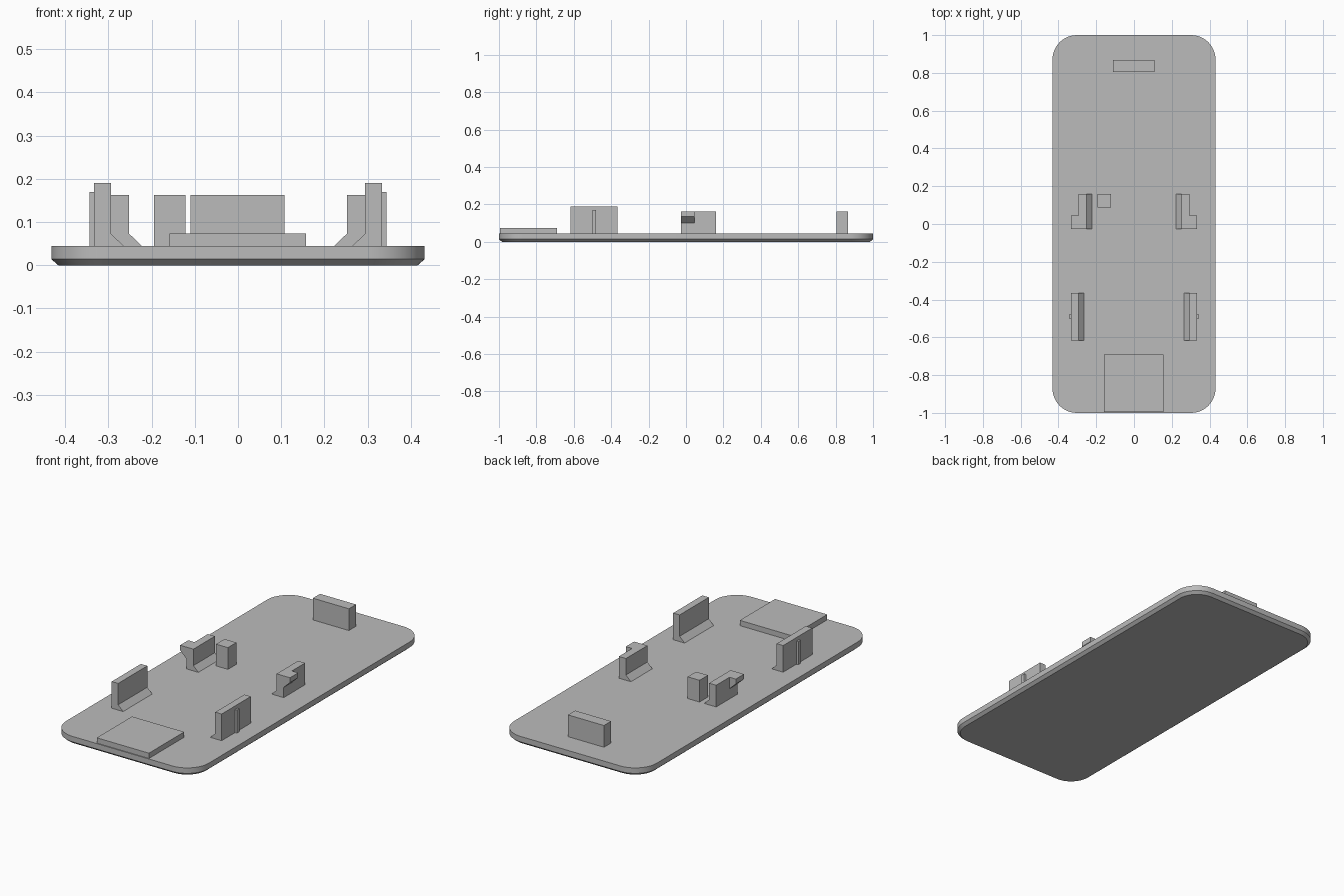
import bpy, bmesh, math

if "Cube" in bpy.data.objects:
    bpy.data.objects.remove(bpy.data.objects["Cube"], do_unlink=True)

grey = bpy.data.materials.new("plain_grey")
grey.use_nodes = True
colour = (0.5, 0.5, 0.5, 1)
grey.diffuse_color = colour
grey.node_tree.nodes["Principled BSDF"].inputs["Base Color"].default_value = colour

TOP = 0.044      # upper surface of the plate
SINK = TOP - 0.004   # raised parts start just inside the plate


def finish(name, bm):
    bmesh.ops.recalc_face_normals(bm, faces=bm.faces)
    mesh = bpy.data.meshes.new(name)
    bm.to_mesh(mesh)
    bm.free()
    mesh.materials.append(grey)
    obj = bpy.data.objects.new(name, mesh)
    bpy.context.collection.objects.link(obj)
    return obj


def extrude_xz(name, profile, y0, y1, side=1):
    """Extrude an (x, z) outline along y; side=-1 mirrors it in x."""
    bm = bmesh.new()
    near = [bm.verts.new((side * x, y0, z)) for x, z in profile]
    far = [bm.verts.new((side * x, y1, z)) for x, z in profile]
    bm.faces.new(near)
    bm.faces.new(far)
    n = len(profile)
    for i in range(n):
        j = (i + 1) % n
        bm.faces.new((near[i], near[j], far[j], far[i]))
    return finish(name, bm)


def box(name, x0, x1, y0, y1, z1, side=1):
    outline = [(x0, SINK), (x1, SINK), (x1, z1), (x0, z1)]
    return extrude_xz(name, outline, y0, y1, side)


def rounded_ring(bm, inset, z, half_x=0.432, half_y=1.0, radius=0.13, steps=12):
    ring = []
    for quarter, (sx, sy) in enumerate([(1, 1), (-1, 1), (-1, -1), (1, -1)]):
        for k in range(steps + 1):
            a = (quarter + k / steps) * math.pi / 2
            r = radius - inset
            ring.append(bm.verts.new((sx * (half_x - radius) + r * math.cos(a),
                                      sy * (half_y - radius) + r * math.sin(a), z)))
    return ring


# Plate with rounded corners and a chamfered lower edge
bm = bmesh.new()
rings = [rounded_ring(bm, 0.016, 0), rounded_ring(bm, 0, 0.014), rounded_ring(bm, 0, TOP)]
bm.faces.new(rings[0])
bm.faces.new(rings[-1])
for low, high in zip(rings, rings[1:]):
    for i in range(len(low)):
        j = (i + 1) % len(low)
        bm.faces.new((low[i], low[j], high[j], high[i]))
plate = finish("plate", bm)
bpy.context.view_layer.objects.active = plate
plate.select_set(True)
bpy.ops.object.shade_smooth_by_angle(angle=math.radians(25))
plate.select_set(False)


def footed_wall(inner, outer, height):
    """Upright wall outline with a sloped foot on its inner side."""
    return [(inner - 0.03, SINK), (outer, SINK), (outer, height),
            (inner, height), (inner, 0.073), (inner - 0.03, TOP)]


for label, side in (("left", 1), ("right", -1)):
    # Tall front guide wall and its thin outer rib
    extrude_xz(label + "_front_wall", footed_wall(0.294, 0.333, 0.19), -0.617, -0.365, side)
    box(label + "_front_rib", 0.33, 0.344, -0.501, -0.48, 0.17, side)
    # Middle wall with an outward catch, sloped underneath
    extrude_xz(label + "_middle_wall", footed_wall(0.252, 0.295, 0.163), -0.026, 0.16, side)
    catch = [(0.295, 0.1), (0.333, 0.136), (0.333, 0.163), (0.295, 0.163)]
    extrude_xz(label + "_middle_catch", catch, -0.026, 0.045, side)

# Single blocks standing on the plate
box("small_block", -0.194, -0.122, 0.087, 0.16, 0.163)
box("back_bar", -0.11, 0.108, 0.805, 0.867, 0.163)
box("front_pad", -0.159, 0.157, -0.995, -0.69, 0.073)
